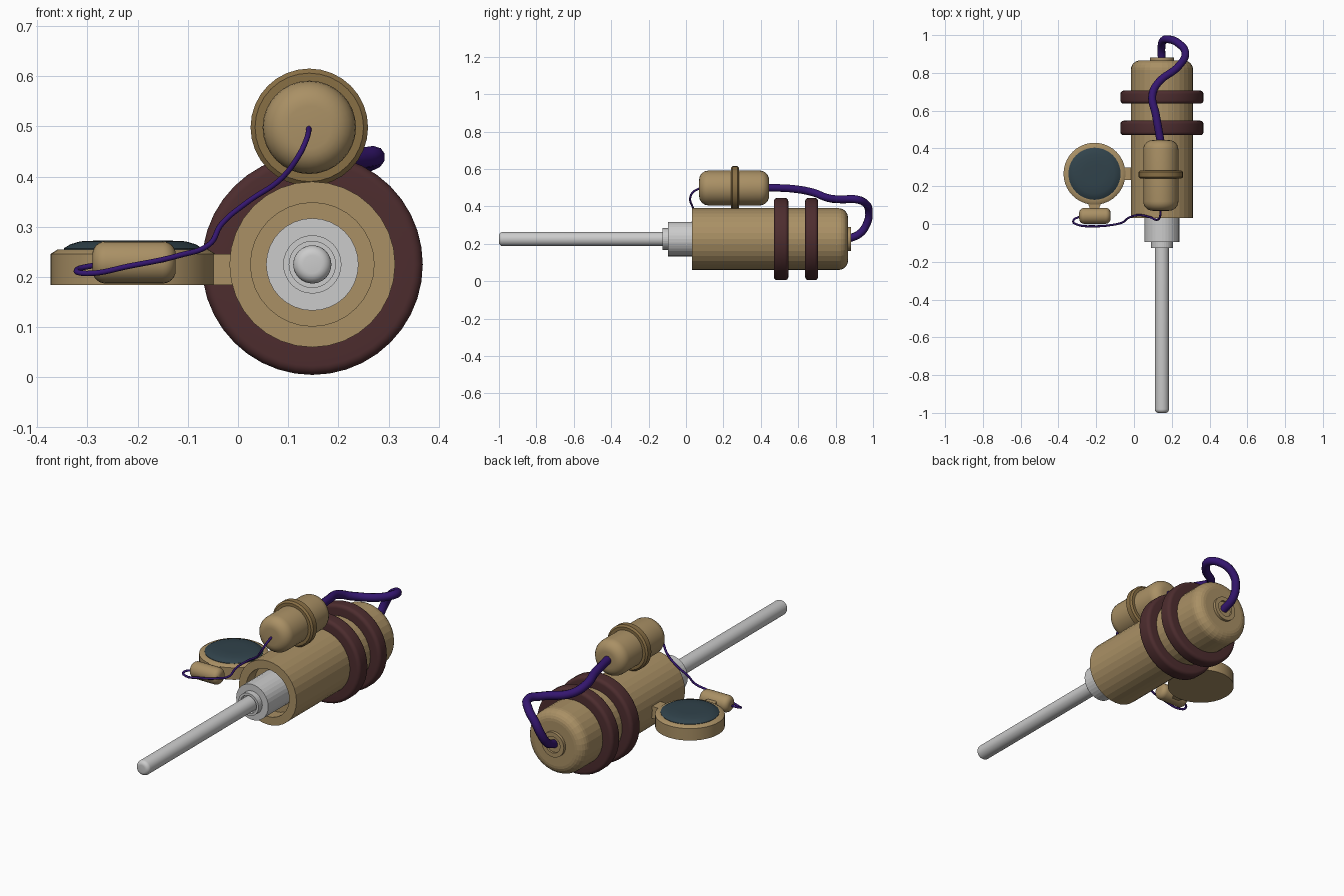
import bpy, bmesh, math
from mathutils import Matrix, Vector

if "Cube" in bpy.data.objects:
    bpy.data.objects.remove(bpy.data.objects["Cube"])


def material(name, rgb):
    m = bpy.data.materials.new(name)
    m.diffuse_color = (*rgb, 1)
    m.use_nodes = True
    m.node_tree.nodes["Principled BSDF"].inputs["Base Color"].default_value = m.diffuse_color
    return m


TAN = material("tan", (0.40, 0.28, 0.13))
BRONZE = material("bronze", (0.25, 0.16, 0.06))
MAROON = material("maroon", (0.075, 0.026, 0.028))
PURPLE = material("purple", (0.035, 0.008, 0.16))
GLASS = material("dark_glass", (0.03, 0.055, 0.07))

ALONG = {"Z": Matrix.Identity(4),
         "Y": Matrix.Rotation(-math.pi / 2, 4, "X"),
         "X": Matrix.Rotation(math.pi / 2, 4, "Y")}


def finish(bm, name, mat, smooth):
    bmesh.ops.recalc_face_normals(bm, faces=bm.faces)
    me = bpy.data.meshes.new(name)
    bm.to_mesh(me)
    bm.free()
    ob = bpy.data.objects.new(name, me)
    bpy.context.collection.objects.link(ob)
    if mat:
        me.materials.append(mat)
    if smooth:
        bpy.ops.object.select_all(action="DESELECT")
        ob.select_set(True)
        bpy.context.view_layer.objects.active = ob
        bpy.ops.object.shade_smooth_by_angle(angle=math.radians(35))
    return ob


def revolve(name, profile, centre, axis="Y", mat=None, sides=32, smooth=True):
    """Lathe a profile of (radius, distance along axis)."""
    bm = bmesh.new()
    vs = [bm.verts.new((r, 0, t)) for r, t in profile]
    es = [bm.edges.new(p) for p in zip(vs, vs[1:])]
    bmesh.ops.spin(bm, geom=vs + es, cent=(0, 0, 0), axis=(0, 0, 1),
                   angle=math.tau, steps=sides)
    bmesh.ops.remove_doubles(bm, verts=bm.verts, dist=1e-5)
    bm.transform(Matrix.Translation(centre) @ ALONG[axis])
    return finish(bm, name, mat, smooth)


def arc(r, t, rad, a0, a1, n=6):
    """Quarter-round profile corner about (r, t)."""
    return [(r + rad * math.cos(math.radians(a0 + (a1 - a0) * i / n)),
             t + rad * math.sin(math.radians(a0 + (a1 - a0) * i / n))) for i in range(n + 1)]


def capsule(r, t0, t1, b):
    return [(0, t0)] + arc(r - b, t0 + b, b, -90, 0) + arc(r - b, t1 - b, b, 0, 90) + [(0, t1)]


def prism(name, outline, z0, z1, mat):
    bm = bmesh.new()
    f = bm.faces.new([bm.verts.new((x, y, z0)) for x, y in outline])
    g = bmesh.ops.extrude_face_region(bm, geom=[f])["geom"]
    top = [v for v in g if isinstance(v, bmesh.types.BMVert)]
    bmesh.ops.translate(bm, verts=top, vec=Vector((0, 0, z1 - z0)))
    return finish(bm, name, mat, False)


def cable(name, points, radius):
    cu = bpy.data.curves.new(name, "CURVE")
    cu.dimensions = "3D"
    cu.bevel_depth = radius
    cu.bevel_resolution = 3
    cu.resolution_u = 8
    cu.use_fill_caps = True
    sp = cu.splines.new("BEZIER")
    sp.bezier_points.add(len(points) - 1)
    for bp, p in zip(sp.bezier_points, points):
        bp.co = p
        bp.handle_left_type = bp.handle_right_type = "AUTO"
    cu.materials.append(PURPLE)
    ob = bpy.data.objects.new(name, cu)
    bpy.context.collection.objects.link(ob)


C = (0.148, 0, 0.225)

# main barrel housing with a recessed front and rounded back
revolve("main_housing", [(0, 0.10), (0.123, 0.10), (0.123, 0.032), (0.165, 0.032)]
        + arc(0.115, 0.816, 0.05, 0, 90) + [(0, 0.866)], C, mat=TAN, smooth=False)
revolve("back_socket", [(0.064, 0.85), (0.064, 0.881), (0.042, 0.881), (0.042, 0.87), (0, 0.87)],
        C, mat=TAN)

# two thick bands round the housing
for i, (a, b) in enumerate([(0.47, 0.547), (0.637, 0.706)]):
    c = 0.018
    revolve(f"band_{i + 1}", [(0.155, a)] + arc(0.22 - c, a + c, c, -90, 0)
            + arc(0.22 - c, b - c, c, 0, 90) + [(0.155, b)], C, mat=MAROON, sides=40)

# grey collar, muzzle sleeve and rod
revolve("collar", [(0, -0.095), (0.092, -0.095), (0.092, 0.11), (0, 0.11)], C, smooth=False)
revolve("sleeve", [(0, -0.105), (0.046, -0.105), (0.046, -0.126), (0.058, -0.126),
                   (0.058, -0.09), (0, -0.09)], C, smooth=False)
revolve("rod", [(0, -1.0)] + arc(0.018, -0.98, 0.02, -90, 0) + [(0.038, -0.09), (0, -0.09)], C)

# upper canister and its ring
T = (0.142, 0, 0.498)
revolve("upper_canister", capsule(0.093, 0.07, 0.444, 0.05), T, mat=TAN)
revolve("canister_ring", [(0.08, 0.24), (0.108, 0.24), (0.117, 0.248), (0.117, 0.276),
                          (0.108, 0.284), (0.08, 0.284)], T, mat=BRONZE)

# side dial with glass, bracket and neck
D = (-0.209, 0.266, 0)
revolve("dial_case", [(0, 0.184), (0.164, 0.184), (0.164, 0.246), (0.15, 0.255),
                      (0.135, 0.255), (0.135, 0.24), (0, 0.24)], D, "Z", TAN, 40)
revolve("dial_glass", [(0.138, 0.245), (0.138, 0.257), (0.125, 0.265), (0.105, 0.271), (0.06, 0.273),
                       (0, 0.273)], D, "Z", GLASS, 40)
prism("dial_bracket", [(-0.06, 0.233), (0.0, 0.233), (0.0, 0.3), (-0.06, 0.3)], 0.184, 0.246, TAN)
prism("dial_neck", [(-0.228, 0.07), (-0.19, 0.07), (-0.17, 0.12), (-0.248, 0.12)], 0.195, 0.246, TAN)

# small capsule in front of the dial
revolve("small_capsule", capsule(0.042, -0.083, 0.083, 0.026), (-0.207, 0.043, 0.229), "X", TAN, 24)

# thick cable from canister back to housing back
cable("thick_cable", [(0.142, 0.43, 0.5), (0.116, 0.577, 0.493), (0.097, 0.683, 0.473),
                      (0.13, 0.75, 0.447), (0.24, 0.84, 0.437), (0.272, 0.905, 0.438),
                      (0.23, 0.96, 0.415), (0.18, 0.978, 0.37), (0.153, 0.968, 0.31),
                      (0.145, 0.93, 0.255), (0.148, 0.865, 0.225)], 0.021)

# thin cable from canister front to the small capsule
cable("thin_cable", [(0.142, 0.08, 0.5), (0.136, 0.035, 0.473), (0.12, 0.022, 0.44),
                     (0.085, 0.036, 0.395), (0.02, 0.047, 0.35), (-0.033, 0.03, 0.305),
                     (-0.057, 0.01, 0.265), (-0.117, -0.005, 0.243), (-0.215, -0.012, 0.222),
                     (-0.3, -0.003, 0.207), (-0.322, 0.013, 0.212), (-0.28, 0.043, 0.225)], 0.0055)
